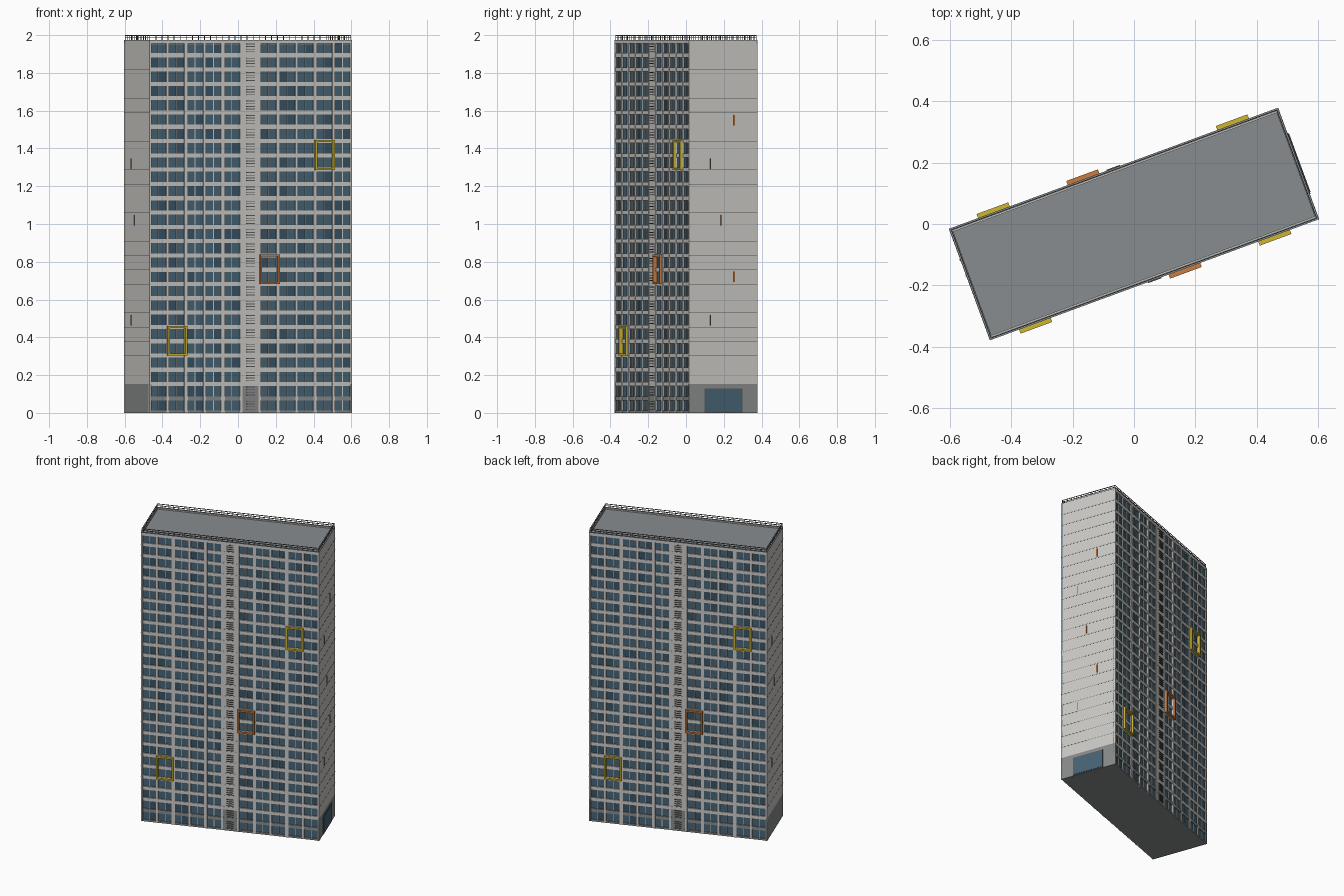
import bpy, bmesh, math, random
from mathutils import Matrix, Vector

if "Cube" in bpy.data.objects:
    bpy.data.objects.remove(bpy.data.objects["Cube"])

random.seed(4)
L, D = 0.572, 0.194            # half length, half depth
TOP, FLOORS, BAYS = 1.972, 26, 11
FH, BW = 1.968 / FLOORS, 2 * L / BAYS
TURN = math.radians(20.2)


def material(name, rgb):
    m = bpy.data.materials.new(name)
    m.diffuse_color = (*rgb, 1)
    m.use_nodes = True
    m.node_tree.nodes["Principled BSDF"].inputs["Base Color"].default_value = m.diffuse_color
    return m


WALL = material("pale concrete", (0.60, 0.59, 0.565))
PLINTH = material("grey plinth", (0.25, 0.26, 0.26))
GLASS = material("blue glass", (0.062, 0.125, 0.175))
DEEP = material("deep blue glass", (0.04, 0.085, 0.125))
ROOF = material("roof grey", (0.25, 0.265, 0.275))
DARK = material("dark metal", (0.10, 0.105, 0.11))
YELLOW = material("yellow paint", (0.62, 0.46, 0.03))
ORANGE = material("orange paint", (0.60, 0.20, 0.05))


class Part:
    """Collects axis-aligned boxes, then turns them into one object."""

    def __init__(self, name, *mats):
        self.name, self.mats, self.bm = name, mats, bmesh.new()

    def box(self, x0, x1, y0, y1, z0, z1, mat=0):
        r = bmesh.ops.create_cube(self.bm, size=1)
        for v in r["verts"]:
            v.co = Vector((x0 + (x1 - x0) * (v.co.x + 0.5),
                           y0 + (y1 - y0) * (v.co.y + 0.5),
                           z0 + (z1 - z0) * (v.co.z + 0.5)))
        for f in {f for v in r["verts"] for f in v.link_faces}:
            f.material_index = mat

    def finish(self, both=True):
        # parts on one long side are repeated by a half turn
        if both:
            r = bmesh.ops.duplicate(self.bm, geom=self.bm.verts[:] + self.bm.edges[:] + self.bm.faces[:])
            verts = [g for g in r["geom"] if isinstance(g, bmesh.types.BMVert)]
            bmesh.ops.rotate(self.bm, verts=verts, matrix=Matrix.Rotation(math.pi, 3, 'Z'))
        self.bm.transform(Matrix.Rotation(TURN, 4, 'Z'))
        me = bpy.data.meshes.new(self.name)
        self.bm.to_mesh(me)
        self.bm.free()
        for m in self.mats:
            me.materials.append(m)
        bpy.context.collection.objects.link(bpy.data.objects.new(self.name, me))


# Inner body and roof deck
body = Part("body", PLINTH)
body.box(-L + 0.005, L - 0.005, -D + 0.012, D - 0.012, 0, 1.955)
body.finish(False)
roof = Part("roof_deck", ROOF)
roof.box(-L + 0.008, L - 0.008, -D + 0.008, D - 0.008, 1.95, 1.966)
roof.finish(False)

# Parapet around the roof
parapet = Part("parapet", WALL, ROOF)
for z0, z1, m in ((1.955, TOP, 0), (TOP, 1.975, 1)):
    parapet.box(-L, L, -D, -D + 0.010, z0, z1, m)
    parapet.box(L - 0.010, L, -D + 0.010, D - 0.010, z0, z1, m)
parapet.finish()

# End walls with a darker foot
ends = Part("end_wall", WALL, PLINTH)
ends.box(L - 0.012, L, -D, D, 0.152, 1.955, 0)
ends.box(L - 0.012, L, -D, D, 0, 0.152, 1)
ends.finish()

# Thin panel joints on the end walls
joints = Part("panel_joints", DARK)
for i in range(3, FLOORS):
    joints.box(L - 0.002, L + 0.0006, -D, D, i * FH - 0.0009, i * FH + 0.0009)
joints.finish()
joint = Part("vertical_joint", DARK)
joint.box(-L - 0.0006, -L + 0.002, -0.091, -0.089, 0.152, TOP)
joint.finish(False)

# Window glass, two panes per bay
glass = Part("window_glass", GLASS, DEEP)
core = BAYS // 2
for b in range(BAYS):
    if b == core:
        continue
    x = -L + b * BW
    for f in range(FLOORS):
        for h in range(2):
            glass.box(x + h * BW / 2, x + (h + 1) * BW / 2, -D + 0.008, -D + 0.013,
                      f * FH + 0.005, (f + 1) * FH, int(random.random() < 0.2))
glass.finish()

# Floor bands between the window rows
bands = Part("floor_bands", WALL, PLINTH)
for f in range(FLOORS + 1):
    z0, z1 = max(0, f * FH - 0.010), min(TOP, f * FH + 0.012)
    bands.box(-L + 0.002, L - 0.002, -D + 0.002, -D + 0.014, z0, z1, int(f < 2))
bands.finish()

# Piers between the bays and mullions inside them
piers = Part("piers", WALL)
mullions = Part("window_mullions", WALL)
for b in range(BAYS + 1):
    x = -L + b * BW
    w = 0.010 if b in (2, 4, 7, 9) else 0.007
    piers.box(max(-L, x - w), min(L, x + w), -D, -D + 0.015, 0, 1.957)
    if b < BAYS and b != core:
        mullions.box(x + BW / 2 - 0.0018, x + BW / 2 + 0.0018, -D + 0.005, -D + 0.012, 0, 1.957)
piers.finish()
mullions.finish()

# Central stair strip with louvres
stair = Part("stair_strip", WALL, PLINTH)
stair.box(-BW / 2, BW / 2, -D + 0.003, -D + 0.015, 2 * FH, 1.957, 0)
stair.box(-BW / 2, BW / 2, -D + 0.003, -D + 0.015, 0, 2 * FH, 1)
stair.finish()
louvres = Part("stair_louvres", DARK)
for f in range(FLOORS):
    for k in range(4):
        z = f * FH + 0.017 + k * 0.014
        louvres.box(-0.023, 0.023, -D - 0.003, -D + 0.005, z, z + 0.004)
louvres.finish()


# Projecting painted frames, two floors high
def window_frame(name, mat, bay, floor):
    p = Part(name, mat)
    x0, x1 = -L + bay * BW - 0.003, -L + (bay + 1) * BW + 0.003
    z0, z1 = floor * FH, (floor + 2) * FH + 0.006
    y0, y1, t = -D - 0.014, -D + 0.008, 0.011
    p.box(x0, x0 + t, y0, y1, z0, z1)
    p.box(x1 - t, x1, y0, y1, z0, z1)
    p.box(x0 + t, x1 - t, y0, y1, z0, z0 + t)
    p.box(x0 + t, x1 - t, y0, y1, z1 - t, z1)
    p.finish()


window_frame("yellow_frame_low", YELLOW, 1, 4)
window_frame("orange_frame", ORANGE, 6, 9)
window_frame("yellow_frame_high", YELLOW, 9, 17)

# Slim accent strips on the end walls (side, offset, height, colour)
strips = Part("accent_strips", ORANGE, DARK)
for s, y, z, m in ((1, 0.062, 1.55, 0), (1, -0.012, 1.02, 0), (1, 0.062, 0.72, 0),
                   (1, -0.073, 1.32, 1), (1, -0.073, 0.49, 1),
                   (-1, 0.085, 1.32, 0), (-1, 0.03, 1.02, 1), (-1, 0.085, 0.49, 0)):
    w = 0.0035 if m == 0 else 0.0015
    strips.box(s * L - 0.003, s * L + 0.003, y - w, y + w, z - 0.028, z + 0.028, m)
strips.finish(False)

# Glazed entrance on one end wall
entrance = Part("entrance", DARK, GLASS)
entrance.box(L - 0.004, L + 0.003, -0.106, 0.106, 0.002, 0.128, 0)
entrance.box(L - 0.004, L + 0.005, -0.101, 0.101, 0.007, 0.123, 1)
entrance.finish(False)

# Roof railing with posts and two rails
rail = Part("roof_railing", DARK)
e, r = 0.006, 0.0013
for z in (1.986, 1.998):
    rail.box(-L + e, L - e, -D + e - r, -D + e + r, z - 0.002, z + 0.002)
    rail.box(L - e - r, L - e + r, -D + e, D - e, z - 0.002, z + 0.002)
for x0, x1, y0, y1, n in ((-L + e, L - e, -D + e, -D + e, 33), (L - e, L - e, -D + e, D - e, 11)):
    for i in range(n):
        x, y = x0 + (x1 - x0) * i / n, y0 + (y1 - y0) * i / n
        rail.box(x - r, x + r, y - r, y + r, 1.97, 2.0)
rail.finish()
